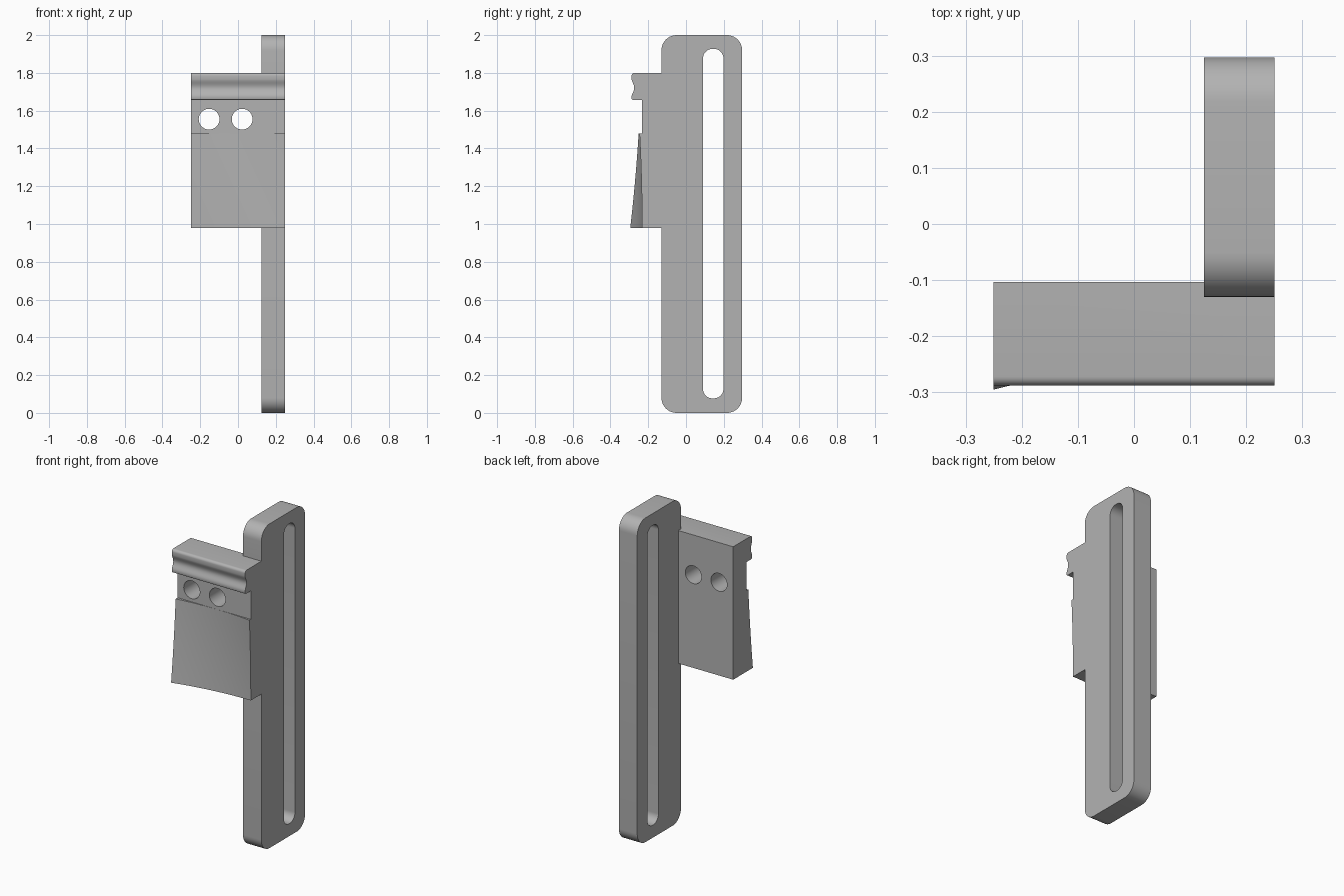
import bpy
import bmesh
from math import pi, sin, cos, radians

if "Cube" in bpy.data.objects:
    bpy.data.objects.remove(bpy.data.objects["Cube"], do_unlink=True)

grey = bpy.data.materials.new("plain grey")
grey.use_nodes = True
COLOUR = (0.45, 0.45, 0.45, 1)
grey.diffuse_color = COLOUR
grey.node_tree.nodes["Principled BSDF"].inputs["Base Color"].default_value = COLOUR


def loft(name, sections):
    """Closed solid through matching closed rings of points."""
    bm = bmesh.new()
    rings = [[bm.verts.new(p) for p in ring] for ring in sections]
    n = len(rings[0])
    for a, b in zip(rings, rings[1:]):
        for i in range(n):
            j = (i + 1) % n
            bm.faces.new((a[i], a[j], b[j], b[i]))
    bm.faces.new(rings[0])
    bm.faces.new(rings[-1])
    bmesh.ops.recalc_face_normals(bm, faces=bm.faces)
    mesh = bpy.data.meshes.new(name)
    bm.to_mesh(mesh)
    bm.free()
    mesh.materials.append(grey)
    ob = bpy.data.objects.new(name, mesh)
    bpy.context.collection.objects.link(ob)
    return ob


def extrude_x(name, profile, x0, x1):
    return loft(name, [[(x, y, z) for y, z in profile] for x in (x0, x1)])


def rounded_rect(y0, y1, z0, z1, r, steps=10):
    corners = [(y1 - r, z1 - r), (y0 + r, z1 - r), (y0 + r, z0 + r), (y1 - r, z0 + r)]
    return [(cy + r * cos(a), cz + r * sin(a))
            for q, (cy, cz) in enumerate(corners)
            for a in [(q + k / steps) * pi / 2 for k in range(steps + 1)]]


def combine(target, other, operation):
    mod = target.modifiers.new(operation, 'BOOLEAN')
    mod.operation = operation
    mod.solver = 'EXACT'
    mod.object = other
    bpy.context.view_layer.objects.active = target
    bpy.ops.object.modifier_apply(modifier=mod.name)
    bpy.data.objects.remove(other, do_unlink=True)


def smooth(ob):
    bpy.ops.object.select_all(action='DESELECT')
    ob.select_set(True)
    bpy.context.view_layer.objects.active = ob
    bpy.ops.object.shade_smooth_by_angle(angle=radians(30))


FRONT, LOW, PAD_TOP, HALF = -0.232, 0.98, 1.48, 0.25

# Slotted upright bar
bar = extrude_x("slotted_bar", rounded_rect(-0.13, 0.297, 0, 2, 0.08), 0.125, HALF)
slot = extrude_x("slot_cutter", rounded_rect(0.09, 0.198, 0.077, 1.927, 0.05), 0, 0.4)
combine(bar, slot, 'DIFFERENCE')

# Side block with a grooved lip along its top
groove = [(-0.288 + 0.014 * sin(pi * k / 12) ** 1.5, 1.676 + 0.09 * k / 12) for k in range(13)]
top_round = [(-0.272 - 0.016 * cos(a), 1.784 + 0.016 * sin(a))
             for a in [k * pi / 12 for k in range(7)]]
profile = [(-0.103, LOW), (FRONT, LOW), (FRONT, 1.656), (-0.281, 1.656),
           (-0.286, 1.659), (-0.288, 1.665)] + groove + top_round + [(-0.103, 1.8)]
block = extrude_x("lipped_block", profile, -HALF, HALF)

# Two bolt holes through the block
for x in (-0.153, 0.022):
    rings = [[(x + 0.055 * cos(k * pi / 20), y, 1.555 + 0.055 * sin(k * pi / 20))
              for k in range(40)] for y in (-0.4, 0)]
    combine(block, loft("hole_cutter", rings), 'DIFFERENCE')

combine(bar, block, 'UNION')
bar.name = "slotted_bracket"
smooth(bar)

# Hollowed front pad: a shallow trough whose axis leans across the block
rows, cols = 16, 32
sections = []
for r in range(rows + 1):
    t = r / rows
    axis = HALF + (0.02 - HALF) * t
    xs = [-HALF + 2 * HALF * c / cols for c in range(cols + 1)]
    ring = [(x, FRONT - 0.0005 - 0.25 * (x - axis) ** 2, LOW + (PAD_TOP - LOW) * t) for x in xs]
    z = ring[0][2]
    sections.append(ring + [(HALF, FRONT, z), (-HALF, FRONT, z)])
smooth(loft("curved_pad", sections))
